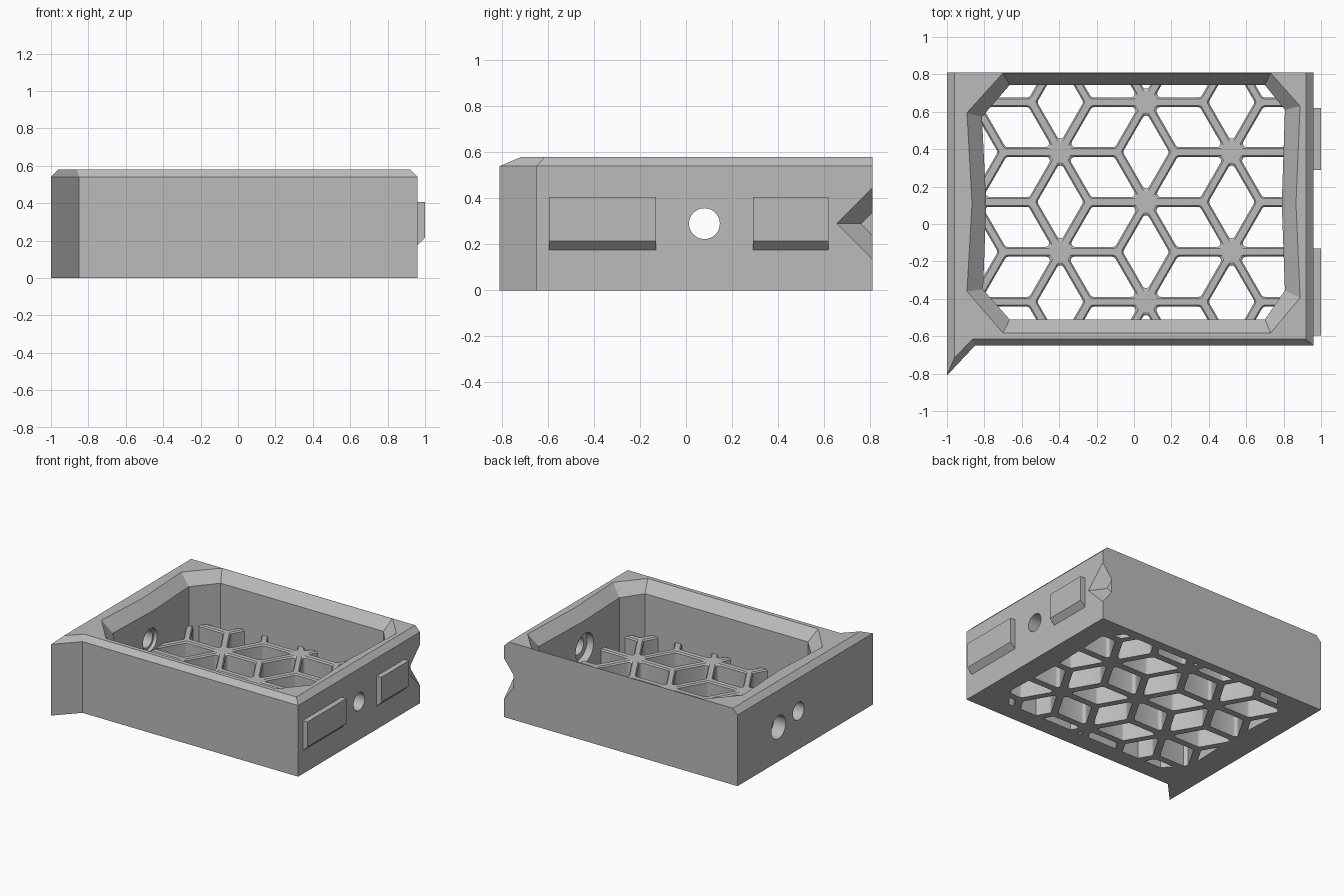
import bpy
import bmesh
from math import sin, cos, radians, sqrt

cube = bpy.data.objects.get("Cube")
if cube:
    bpy.data.objects.remove(cube, do_unlink=True)

GREY = (0.5, 0.5, 0.5, 1)
grey = bpy.data.materials.new("plain grey")
grey.use_nodes = True
grey.diffuse_color = GREY
grey.node_tree.nodes["Principled BSDF"].inputs["Base Color"].default_value = GREY


def add_loft(bm, rings):
    """Skin a closed solid through rings of 3D points."""
    loops = [[bm.verts.new(p) for p in ring] for ring in rings]
    n = len(loops[0])
    for a, b in zip(loops, loops[1:]):
        for i in range(n):
            j = (i + 1) % n
            bm.faces.new((a[i], a[j], b[j], b[i]))
    bm.faces.new(loops[0][::-1])
    bm.faces.new(loops[-1])


def solid(name, *ring_sets):
    bm = bmesh.new()
    for rings in ring_sets:
        add_loft(bm, rings)
    bmesh.ops.recalc_face_normals(bm, faces=bm.faces[:])
    mesh = bpy.data.meshes.new(name)
    bm.to_mesh(mesh)
    bm.free()
    obj = bpy.data.objects.new(name, mesh)
    bpy.context.collection.objects.link(obj)
    mesh.materials.append(grey)
    return obj


def at_z(points, z):
    return [(x, y, z) for x, y in points]


def disc(x, y, z, r, sides=32):
    """Ring of points facing along x."""
    turn = radians(360 / sides)
    return [(x, y + r * cos(k * turn), z + r * sin(k * turn)) for k in range(sides)]


def bore(name, x0, x1, y, z, r):
    return solid(name, [disc(x0, y, z, r), disc(x1, y, z, r)])


def cut(target, *cutters):
    bpy.context.view_layer.objects.active = target
    for cutter in cutters:
        mod = target.modifiers.new("cut", 'BOOLEAN')
        mod.operation = 'DIFFERENCE'
        mod.solver = 'EXACT'
        mod.object = cutter
        bpy.ops.object.modifier_apply(modifier=mod.name)
    for cutter in cutters:
        bpy.data.objects.remove(cutter, do_unlink=True)


# Outer case with a flared front corner and chamfered rim
outline = [(-1, -0.81), (-0.85, -0.65), (0.96, -0.65), (0.96, 0.81), (-1, 0.81)]
rim = [(-0.96, -0.715), (-0.862, -0.615), (0.92, -0.615), (0.92, 0.81), (-0.96, 0.81)]
case = solid("case", [at_z(outline, 0), at_z(outline, 0.54), at_z(rim, 0.58)])

# Cavity with cut corners, bowed sides and a sloping lip
cavity = [(-0.665, 0.743), (-0.813, 0.572), (-0.79, 0.11), (-0.807, -0.35),
          (-0.665, -0.51), (0.70, -0.51), (0.807, -0.355), (0.79, 0.11),
          (0.807, 0.61), (0.70, 0.743)]
mouth = [(-0.70, 0.808), (-0.893, 0.595), (-0.866, 0.11), (-0.893, -0.36),
         (-0.70, -0.583), (0.73, -0.583), (0.888, -0.395), (0.866, 0.11),
         (0.888, 0.63), (0.73, 0.808)]
hollow = solid("cavity_cutter", [at_z(cavity, -0.1), at_z(cavity, 0.5),
                                 at_z(mouth, 0.58), at_z(mouth, 0.65)])


# Tapered corner notch at the back of the right wall
def notch_ring(x, apex):
    half = 0.9 - apex
    return [(x, apex, 0.29), (x, 0.9, 0.29 + half), (x, 0.9, 0.29 - half)]


notch = solid("notch_cutter", [notch_ring(0.88, 0.76), notch_ring(1.04, 0.55)])

# Cable holes through both side walls, with counterbores and a blind socket
cut(case, hollow, notch,
    bore("hole_cutter", -1.2, 1.2, 0.08, 0.29, 0.067),
    bore("right_counterbore", 0.6, 0.85, 0.08, 0.29, 0.11),
    bore("left_counterbore", -0.82, -0.6, 0.08, 0.29, 0.085),
    bore("socket_cutter", -1.2, -0.9, 0.32, 0.26, 0.087))

# Floor lattice: a slab pierced by rounded diamond openings
PITCH = 0.5333
TOP = 0.2


def diamond(cx, cy, angle, z, inset, r=0.02):
    long = PITCH / 2 - 2 * inset - 2 * r
    short = PITCH / 2 / sqrt(3) - (inset + r) / cos(radians(30))
    ca, sa = cos(radians(angle)), sin(radians(angle))
    ring = []
    for k in range(4):
        reach = short if k % 2 else long
        spread = (-30, 0, 30) if k % 2 else (-60, -30, 0, 30, 60)
        for s in spread:
            t = radians(90 * k)
            u = reach * cos(t) + r * cos(t + radians(s))
            v = reach * sin(t) + r * sin(t + radians(s))
            ring.append((cx + u * ca - v * sa, cy + u * sa + v * ca, z))
    return ring


openings = []
for i in range(-3, 4):
    for j in range(-3, 4):
        sx = 0.064 + 0.458 * i
        sy = 0.118 + PITCH * (j + (i % 2) / 2)
        for angle in (30, 90, 150):
            cx = sx + PITCH / 2 * cos(radians(angle))
            cy = sy + PITCH / 2 * sin(radians(angle))
            if abs(cx) < 1.1 and abs(cy - 0.118) < 0.9:
                openings.append([diamond(cx, cy, angle, z, inset) for z, inset in
                                 ((-0.05, 0.026), (TOP - 0.01, 0.026),
                                  (TOP, 0.018), (TOP + 0.01, 0.01))])
lattice = solid("floor_lattice", [at_z(cavity, 0), at_z(cavity, TOP)])
cut(lattice, solid("lattice_cutter", *openings))

# Latch pads on the right wall, chamfered underneath
for name, y0, y1 in (("front_pad", -0.595, -0.13), ("back_pad", 0.29, 0.62)):
    profile = [(0.94, 0.175), (0.96, 0.175), (1, 0.215), (1, 0.405), (0.94, 0.405)]
    solid(name, [[(x, y, z) for x, z in profile] for y in (y0, y1)])

# Smooth the round bores and fillets, keep hard edges sharp
for obj in (case, lattice):
    bpy.ops.object.select_all(action='DESELECT')
    obj.select_set(True)
    bpy.context.view_layer.objects.active = obj
    bpy.ops.object.shade_smooth_by_angle(angle=radians(20 if obj is case else 32))
